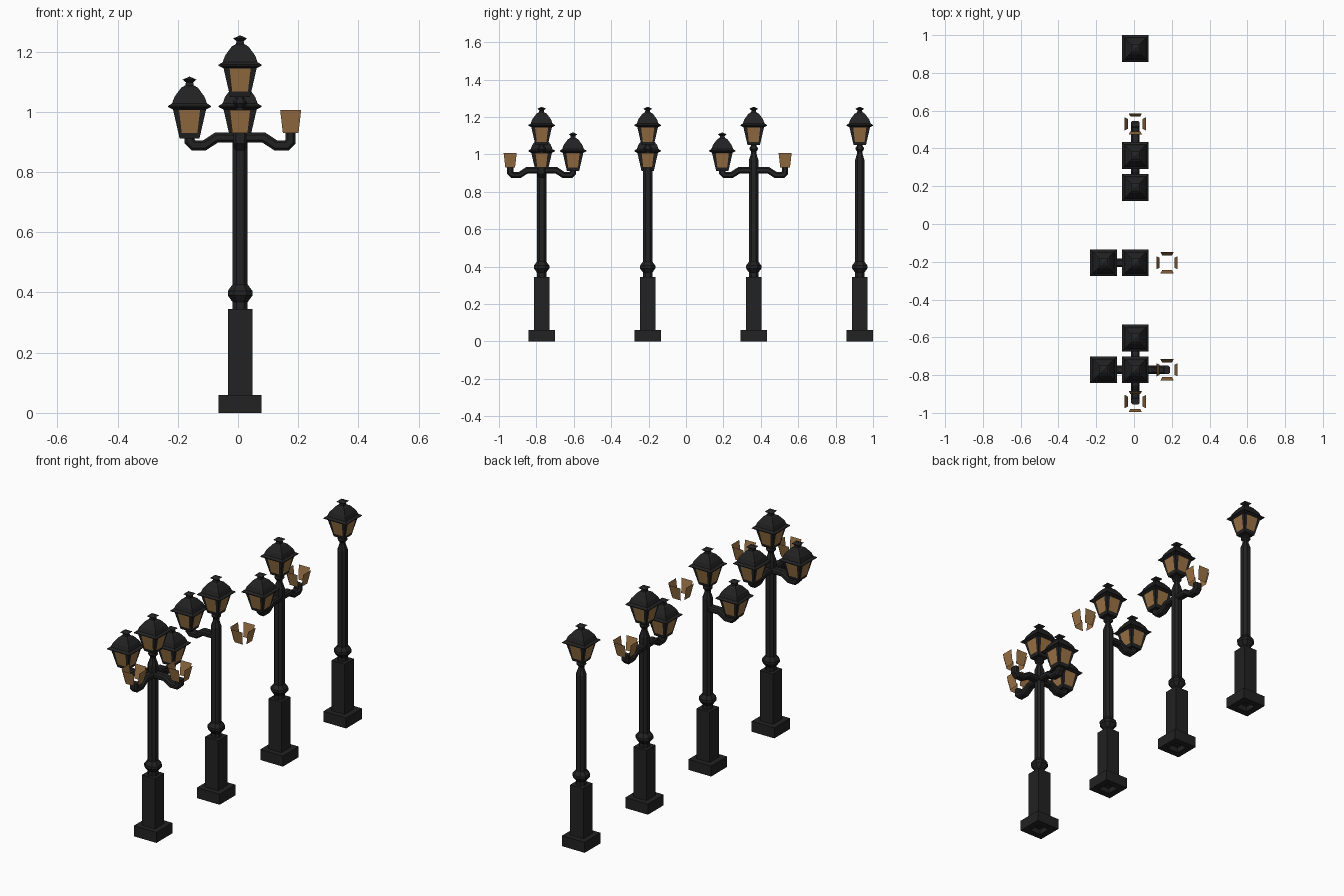
import bpy, bmesh, math
from mathutils import Vector, Matrix

if "Cube" in bpy.data.objects:
    bpy.data.objects.remove(bpy.data.objects["Cube"])


def material(name, col):
    m = bpy.data.materials.new(name)
    m.diffuse_color = (*col, 1)
    m.use_nodes = True
    m.node_tree.nodes["Principled BSDF"].inputs["Base Color"].default_value = m.diffuse_color
    return m


IRON = material("black_iron", (0.016, 0.016, 0.016))
GLASS = material("amber_glass", (0.33, 0.17, 0.06))
X0 = 0.007            # post axis in x
REACH = 0.168         # arm length
LOW, HIGH = 1.02, 1.157   # eave heights of side and top lanterns


def finish(bm, name, mat, loc):
    bmesh.ops.remove_doubles(bm, verts=bm.verts, dist=1e-5)
    me = bpy.data.meshes.new(name)
    bm.to_mesh(me)
    bm.free()
    me.materials.append(mat)
    ob = bpy.data.objects.new(name, me)
    ob.location = loc
    bpy.context.collection.objects.link(ob)
    return ob


def section(hx, hy, c):
    """Rectangle outline with chamfered corners."""
    return [(hx, -hy + c), (hx, hy - c), (hx - c, hy), (-hx + c, hy),
            (-hx, hy - c), (-hx, -hy + c), (-hx + c, -hy), (hx - c, -hy)]


def skin(bm, rings, caps=True):
    rings = [[bm.verts.new(p) for p in r] for r in rings]
    for a, b in zip(rings, rings[1:]):
        n = len(a)
        for i in range(n):
            j = (i + 1) % n
            bm.faces.new((a[i], a[j], b[j], b[i]))
    if caps:
        bm.faces.new(rings[0][::-1])
        bm.faces.new(rings[-1])


def stack(name, profile, loc, chamfer=0.0):
    """Square tower from (half width, height) points."""
    bm = bmesh.new()
    rings = []
    for h, z in profile:
        if chamfer:
            rings.append([(x, y, z) for x, y in section(h, h, h * chamfer)])
        else:
            rings.append([(h, -h, z), (h, h, z), (-h, h, z), (-h, -h, z)])
    skin(bm, rings)
    return finish(bm, name, IRON, loc)


def glass(name, loc):
    """Four tapered panes leaning outward."""
    bm = bmesh.new()
    for k in range(4):
        rot = Matrix.Rotation(k * math.pi / 2, 3, 'Z')
        pts = [(0.039, -0.026, -0.09), (0.039, 0.026, -0.09),
               (0.056, 0.035, -0.013), (0.056, -0.035, -0.013)]
        bm.faces.new([bm.verts.new(rot @ Vector(p)) for p in pts])
    return finish(bm, name, GLASS, loc)


def lantern(name, loc):
    stack(name + "_frame", [(0.033, -0.108), (0.055, -0.012), (0.071, -0.004),
                            (0.071, 0.0), (0.058, 0.008), (0.05, 0.03), (0.028, 0.06),
                            (0.014, 0.068), (0.012, 0.078), (0.023, 0.087),
                            (0.001, 0.097)], loc)
    glass(name + "_glass", loc)


def arm(name, loc, angle):
    """Bracket swept along a bent path in the radial plane."""
    path = [Vector(p) for p in ((0.0, 0.915), (0.078, 0.915), (0.118, 0.889),
                                (0.155, 0.889), (0.168, 0.902), (0.168, 0.93))]
    rot = Matrix.Rotation(angle, 3, 'Z')
    bm = bmesh.new()
    rings = []
    for i, p in enumerate(path):
        d0 = (p - path[i - 1]).normalized() if i else (path[1] - p).normalized()
        d1 = (path[i + 1] - p).normalized() if i < len(path) - 1 else d0
        t = (d0 + d1).normalized()
        n = Vector((-t.y, t.x)) / t.dot(d0)
        rings.append([rot @ Vector((p.x + n.x * v, u, p.y + n.y * v))
                      for u, v in section(0.022, 0.0165, 0.008)])
    skin(bm, rings)
    return finish(bm, name, IRON, loc)


# direction -> arm angle
ANGLE = {"right": 0, "back": math.pi / 2, "left": math.pi, "front": -math.pi / 2}

# each lamp: y, arms, complete side lanterns, side lanterns with only glass
LAMPS = [
    (0.929, [], [], []),
    (0.362, ["front", "back"], ["front"], ["back"]),
    (-0.205, ["left"], ["left"], ["right"]),
    (-0.772, ["left", "right", "front", "back"], ["left", "back"], ["right", "front"]),
]

for i, (y, arms, full, bare) in enumerate(LAMPS, 1):
    tag = f"lamp{i}_"
    # plinth with a recess underneath, then the pedestal
    stack(tag + "base", [(0.035, 0.03), (0.035, 0.0), (0.071, 0.0), (0.071, 0.06),
                         (0.041, 0.06), (0.041, 0.345), (0.02, 0.345)], (X0, y, 0))
    # shaft with collar and narrow neck
    stack(tag + "post", [(0.025, 0.345), (0.025, 0.368), (0.041, 0.39), (0.041, 0.405),
                         (0.025, 0.427), (0.025, 0.97), (0.014, 1.005), (0.014, 1.015),
                         (0.023, 1.027), (0.023, 1.033), (0.015, 1.045), (0.015, 1.06)],
          (X0, y, 0), 0.5)
    lantern(tag + "top_lantern", (X0, y, HIGH))
    for d in arms:
        arm(tag + d + "_arm", (X0, y, 0), ANGLE[d])
    for d in full + bare:
        a = ANGLE[d]
        loc = (X0 + REACH * math.cos(a), y + REACH * math.sin(a), LOW)
        if d in full:
            lantern(tag + d + "_lantern", loc)
        else:
            glass(tag + d + "_lantern_glass", loc)
